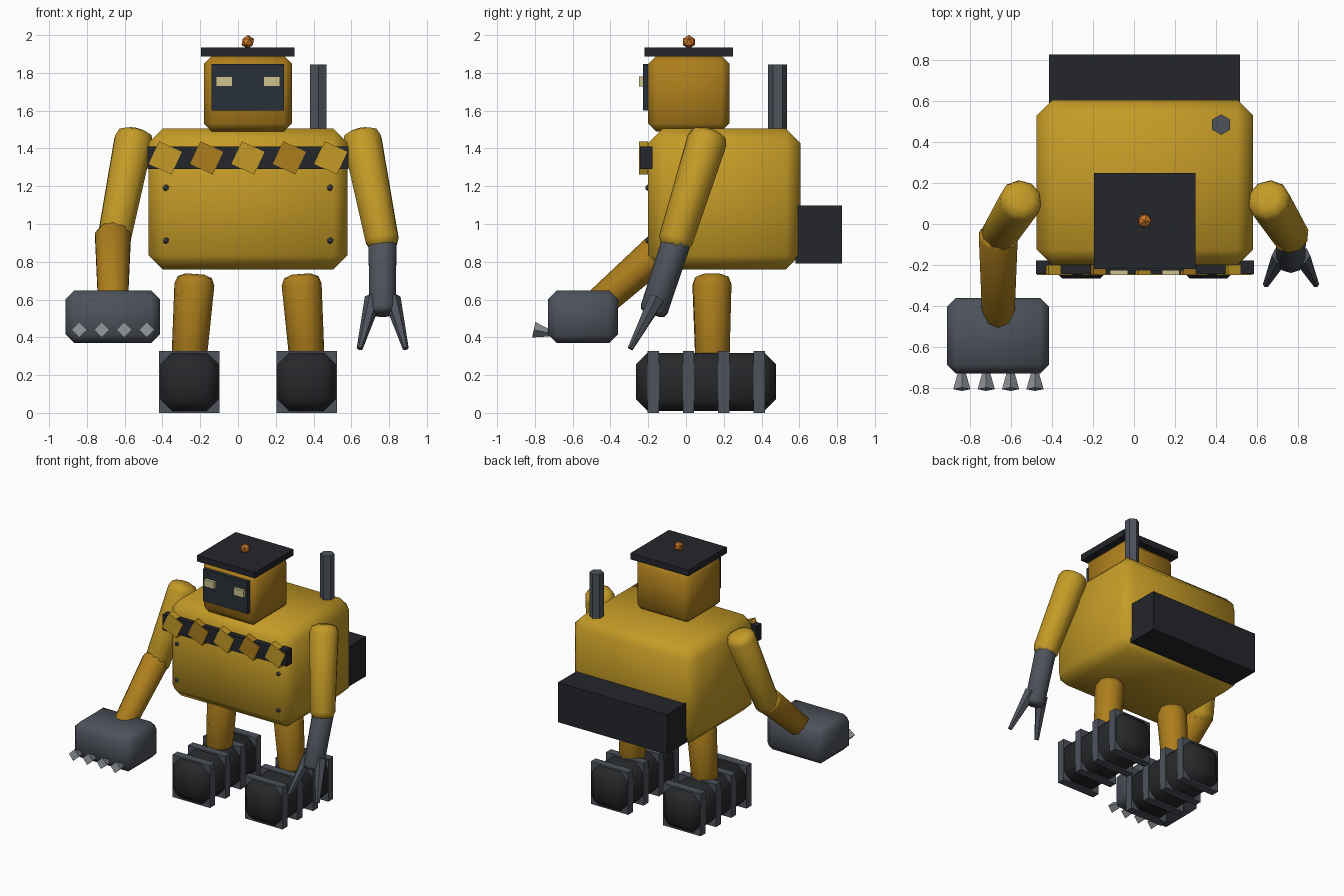
import bpy, bmesh, math
from mathutils import Vector, Matrix

if "Cube" in bpy.data.objects:
    bpy.data.objects.remove(bpy.data.objects["Cube"])

CX = 0.053  # mirror plane of the body


def mat(name, r, g, b):
    m = bpy.data.materials.new(name)
    m.diffuse_color = (r, g, b, 1)
    m.use_nodes = True
    m.node_tree.nodes["Principled BSDF"].inputs["Base Color"].default_value = m.diffuse_color
    return m


YELLOW = mat("yellow", 0.56, 0.33, 0.02)
OCHRE = mat("ochre", 0.42, 0.21, 0.012)
BLACK = mat("black", 0.018, 0.019, 0.023)
RUBBER = mat("rubber", 0.02, 0.021, 0.023)
STEEL = mat("steel", 0.075, 0.085, 0.105)
SILVER = mat("silver", 0.26, 0.28, 0.3)
GLASS = mat("glass", 0.022, 0.03, 0.04)
LAMP = mat("lamp", 0.62, 0.55, 0.28)
ORANGE = mat("orange", 0.6, 0.18, 0.02)


def finish(name, bm, material, smooth=False):
    bmesh.ops.recalc_face_normals(bm, faces=bm.faces)
    for f in bm.faces:
        f.smooth = smooth
    me = bpy.data.meshes.new(name)
    bm.to_mesh(me)
    bm.free()
    me.materials.append(material)
    ob = bpy.data.objects.new(name, me)
    bpy.context.collection.objects.link(ob)
    return ob


def box(name, x, y, z, material, bevel=0.0, spin=0.0):
    """Box from (min, max) ranges, optionally chamfered and spun about y."""
    lo, hi = Vector((x[0], y[0], z[0])), Vector((x[1], y[1], z[1]))
    bm = bmesh.new()
    bmesh.ops.create_cube(bm, size=1, matrix=Matrix.Diagonal((*(hi - lo), 1)))
    if bevel:
        bmesh.ops.bevel(bm, geom=bm.edges[:], offset=bevel, segments=1,
                        affect='EDGES', profile=0.5)
    bm.transform(Matrix.Translation((lo + hi) / 2) @ Matrix.Rotation(spin, 4, 'Y'))
    return finish(name, bm, material, bevel > 0)


def limb(name, a, b, ra, rb, material, sides=10, bevel=0.0):
    """Tapered cylinder from point a to point b, with rounded rims."""
    a, b = Vector(a), Vector(b)
    d = b - a
    bm = bmesh.new()
    bmesh.ops.create_cone(bm, cap_ends=True, segments=sides,
                          radius1=ra, radius2=rb, depth=d.length)
    if bevel:
        rims = [e for e in bm.edges
                if abs(e.verts[0].co.z - e.verts[1].co.z) < 1e-5]
        bmesh.ops.bevel(bm, geom=rims, offset=bevel, segments=2,
                        affect='EDGES', profile=0.5)
    rot = d.to_track_quat('Z', 'Y').to_matrix().to_4x4()
    bm.transform(Matrix.Translation((a + b) / 2) @ rot)
    return finish(name, bm, material, bevel > 0)


def ball(name, loc, r, material):
    bm = bmesh.new()
    bmesh.ops.create_icosphere(bm, subdivisions=1, radius=r,
                               matrix=Matrix.Translation(loc))
    return finish(name, bm, material)


# torso, back pack and exhaust
box("torso", (-0.475, 0.58), (-0.2, 0.605), (0.76, 1.505), YELLOW, 0.075)
box("back_pack", (-0.415, 0.517), (0.58, 0.827), (0.79, 1.097), BLACK)
limb("exhaust_pipe", (0.425, 0.485, 1.42), (0.425, 0.485, 1.845), 0.05, 0.05, STEEL, 6)

# hazard band with tilted squares
box("chest_band", (-0.478, 0.585), (-0.243, -0.178), (1.29, 1.41), BLACK)
for i in range(5):
    x = CX + (i - 2) * 0.219
    box(f"band_square_{i}", (x - 0.066, x + 0.066), (-0.25, -0.2), (1.284, 1.416),
        OCHRE if i % 2 else YELLOW, spin=math.radians(25))

# torso rivets
for i, x in enumerate((-0.382, 0.488)):
    for j, z in enumerate((0.912, 1.192)):
        ball(f"rivet_{i}{j}", (x, -0.2, z), 0.018, STEEL)

# head
box("head", (-0.18, 0.285), (-0.2, 0.23), (1.49, 1.89), OCHRE, 0.042)
box("visor", (-0.14, 0.243), (-0.228, -0.19), (1.6, 1.847), GLASS)
for s in (-1, 1):
    x = CX + s * 0.126
    box(f"eye_{s}", (x - 0.043, x + 0.043), (-0.25, -0.22), (1.727, 1.782), LAMP)
box("cap_plate", (-0.195, 0.3), (-0.22, 0.25), (1.887, 1.935), BLACK)
ball("beacon", (0.052, 0.015, 1.964), 0.037, ORANGE)

# legs, tracked feet and upper arms on both sides
for s, side in ((-1, "right"), (1, "left")):
    limb(f"{side}_leg", (CX + s * 0.28, 0.137, 0.735), (CX + s * 0.315, 0.14, 0.24),
         0.108, 0.092, OCHRE, 10, 0.055)
    x = CX + s * 0.31
    box(f"{side}_foot", (x - 0.155, x + 0.155), (-0.265, 0.477), (0.01, 0.318),
        RUBBER, 0.062)
    for i in range(4):
        y = -0.174 + i * 0.187
        box(f"{side}_track_plate_{i}", (x - 0.16, x + 0.16), (y - 0.03, y + 0.03),
            (0, 0.328), STEEL)
    limb(f"{side}_upper_arm", (CX + s * 0.595, 0.128, 1.495), (CX + s * 0.72, -0.07, 0.865),
         0.108, 0.09, YELLOW, 10, 0.055)

# fist arm
limb("right_forearm", (-0.662, -0.04, 0.95), (-0.662, -0.47, 0.57), 0.1, 0.082,
     OCHRE, 10, 0.03)
box("fist", (-0.913, -0.414), (-0.73, -0.36), (0.37, 0.647), STEEL, 0.045)
for i in range(4):
    x = -0.84 + i * 0.119
    limb(f"knuckle_spike_{i}", (x, -0.7, 0.418), (x, -0.806, 0.44), 0.012, 0.042,
         SILVER, 4)

# claw arm
limb("left_forearm", (0.765, -0.04, 0.94), (0.765, -0.178, 0.52), 0.078, 0.074,
     STEEL, 10, 0.03)
for s in (-1, 1):
    limb(f"claw_{s}", (0.766 + s * 0.05, -0.155, 0.605), (0.766 + s * 0.122, -0.295, 0.34),
         0.046, 0.016, STEEL, 6)
